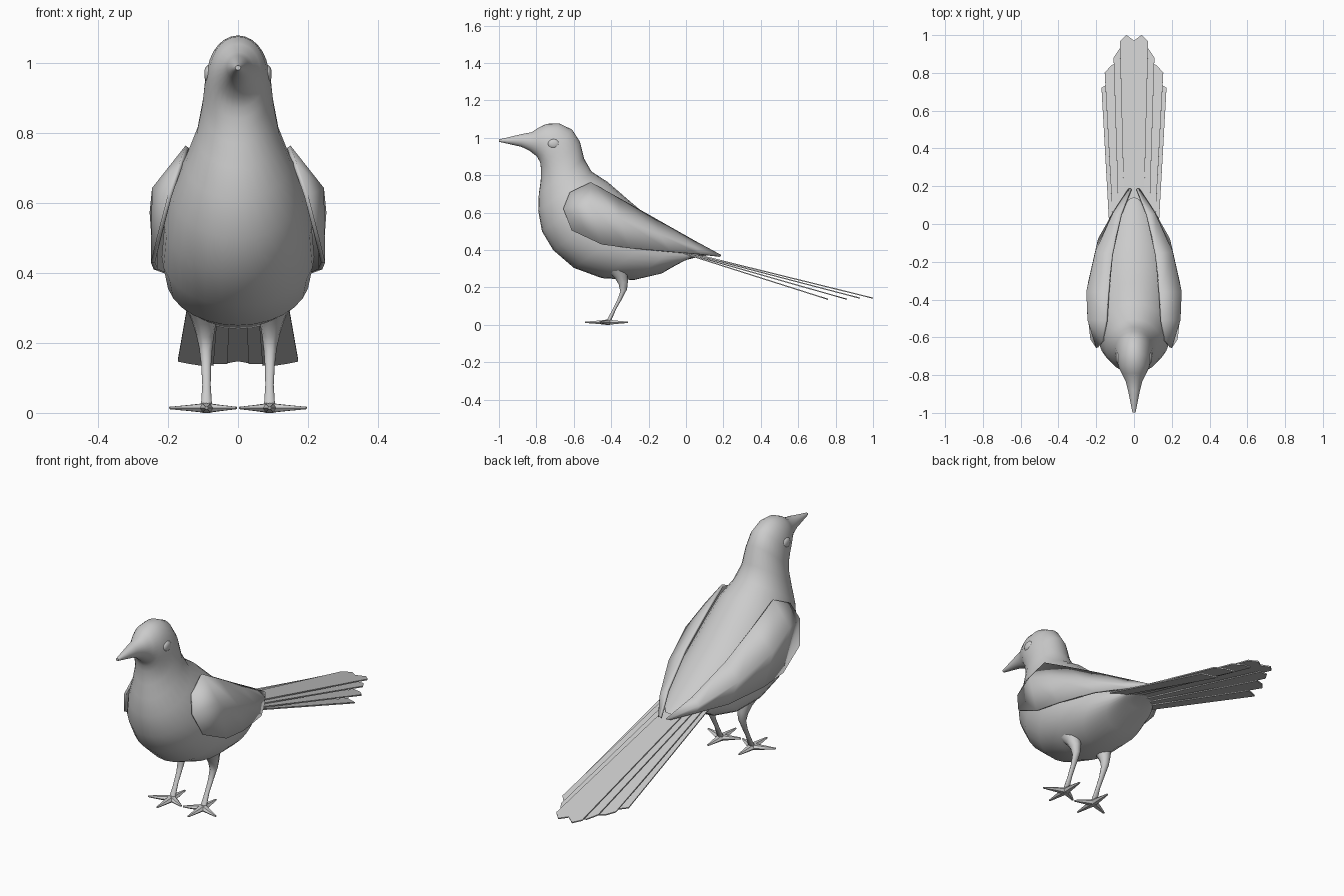
import bpy, bmesh
from math import sin, cos, pi
from mathutils import Vector

if "Cube" in bpy.data.objects:
    bpy.data.objects.remove(bpy.data.objects["Cube"])


def make(name, verts, faces, smooth=None, mirror=False, thick=0, offset=0):
    me = bpy.data.meshes.new(name)
    me.from_pydata([tuple(v) for v in verts], [], faces)
    bm = bmesh.new()
    bm.from_mesh(me)
    bmesh.ops.recalc_face_normals(bm, faces=bm.faces)
    bm.to_mesh(me)
    bm.free()
    ob = bpy.data.objects.new(name, me)
    bpy.context.collection.objects.link(ob)
    if smooth:
        bpy.ops.object.select_all(action='DESELECT')
        ob.select_set(True)
        bpy.context.view_layer.objects.active = ob
        bpy.ops.object.shade_smooth_by_angle(angle=smooth)
    if thick:
        m = ob.modifiers.new("thickness", 'SOLIDIFY')
        m.thickness, m.offset = thick, offset
    if mirror:
        m = ob.modifiers.new("mirror", 'MIRROR')
        m.use_mirror_merge = False
    return ob


def loft(rings):
    """Capped skin over equal-length rings of points."""
    n = len(rings[0])
    verts = [p for r in rings for p in r]
    faces = [(i * n + j, i * n + (j + 1) % n, (i + 1) * n + (j + 1) % n, (i + 1) * n + j)
             for i in range(len(rings) - 1) for j in range(n)]
    faces += [tuple(range(n)), tuple(range(len(verts) - n, len(verts)))]
    return verts, faces


def ellipse(c, u, v, n):
    return [c + u * cos(2 * pi * k / n) + v * sin(2 * pi * k / n) for k in range(n)]


# Body with head and bill: back (y, z), front (y, z), half width
profile = [
    (-.999, .992, -.999, .979, .008), (-.95, 1.003, -.95, .968, .018),
    (-.88, 1.02, -.88, .952, .032), (-.825, 1.03, -.835, .93, .045),
    (-.79, 1.054, -.797, .90, .064), (-.745, 1.075, -.78, .87, .080),
    (-.68, 1.078, -.776, .84, .089), (-.61, 1.045, -.775, .81, .096),
    (-.567, .98, -.777, .77, .102), (-.545, .89, -.787, .70, .118),
    (-.505, .82, -.79, .61, .15), (-.42, .765, -.77, .50, .19),
    (-.31, .67, -.71, .40, .21), (-.21, .585, -.60, .305, .218),
    (-.11, .52, -.45, .25, .205), (-.01, .455, -.28, .24, .17),
    (.06, .415, -.13, .275, .125), (.11, .39, -.01, .345, .08),
    (.14, .375, .06, .362, .04)]
rings = []
for by, bz, fy, fz, w in profile:
    b, f = Vector((0, by, bz)), Vector((0, fy, fz))
    rings.append(ellipse((b + f) / 2, Vector((w, 0, 0)), (b - f) / 2, 28))
make("body", *loft(rings), smooth=1.0)

# Folded wings: rows from shoulder to tip (upper edge, middle, lower edge)
rows = [
    ((.165, -.62, .705), (.195, -.655, .62), (.225, -.61, .505)),
    ((.145, -.51, .76), (.24, -.51, .64), (.243, -.45, .43)),
    ((.135, -.36, .675), (.247, -.36, .57), (.235, -.30, .41)),
    ((.115, -.16, .562), (.20, -.15, .485), (.185, -.08, .39)),
    ((.068, .05, .443), (.11, .05, .41), (.10, .07, .378)),
    ((.015, .185, .37), (.022, .185, .368), (.028, .18, .365))]
faces = [(3 * i + j, 3 * i + j + 1, 3 * i + j + 4, 3 * i + j + 3)
         for i in range(5) for j in range(2)]
make("wings", [p for r in rows for p in r], faces, smooth=.9, mirror=True, thick=.012)

# Tail feathers, layered from the long central pair outwards
feathers = [  # root inner x, root outer x, tip inner, tip middle, tip outer
    (0, .05, (0, .97), (.04, 1.0), (.075, .965), .39),
    (.02, .08, (.03, .93), (.075, .93), (.108, .88), .386),
    (.05, .11, (.07, .86), (.12, .84), (.155, .80), .382),
    (.08, .13, (.10, .76), (.14, .74), (.172, .72), .378)]
for i, (r0, r1, a, b, c, z0) in enumerate(feathers):
    slope = (z0 - .143) / b[1]
    pts = [(r0, -.03), (r1, -.03), c, b, a]
    make(f"tail_feather_{i + 1}", [(x, y, z0 - slope * y) for x, y in pts],
         [(0, 1, 2, 3, 4)], mirror=True, thick=.006)

# Legs
leg = [(.10, -.37, .31, .055), (.097, -.348, .265, .036), (.094, -.335, .225, .026),
       (.092, -.333, .185, .019), (.091, -.355, .135, .014), (.09, -.385, .08, .012),
       (.09, -.415, .018, .016)]
make("legs", *loft([ellipse(Vector((x, y, z)), Vector((r, 0, 0)), Vector((0, r, r * .35)), 10)
                    for x, y, z, r in leg]), smooth=1.0, mirror=True)

# Feet: four flattened pointed toes
c = Vector((.09, -.418, .018))
for name, d in (("front_toe", (0, -.122)), ("outer_toe", (.105, -.045)),
                ("inner_toe", (-.085, -.045)), ("back_toe", (0, .108))):
    d = Vector((d[0], d[1], 0))
    side = d.normalized().cross(Vector((0, 0, 1)))
    up = Vector((0, 0, 1))
    toe = [ellipse(c + d * t, side * w, up * h, 6)
           for t, w, h in ((0, .022, .016), (.45, .016, .010), (1, .005, .004))]
    for ring in toe:
        for p in ring:
            p.z = max(p.z, .004) - .004
    make(name, *loft(toe), mirror=True)

# Eyes
eye = []
for k in range(1, 10):
    a = pi * k / 10
    eye.append(ellipse(Vector((.083 + .014 * cos(a), -.708, .968)),
                       Vector((0, .031 * sin(a), 0)), Vector((0, 0, .026 * sin(a))), 16))
make("eyes", *loft(eye), smooth=1.0, mirror=True)
